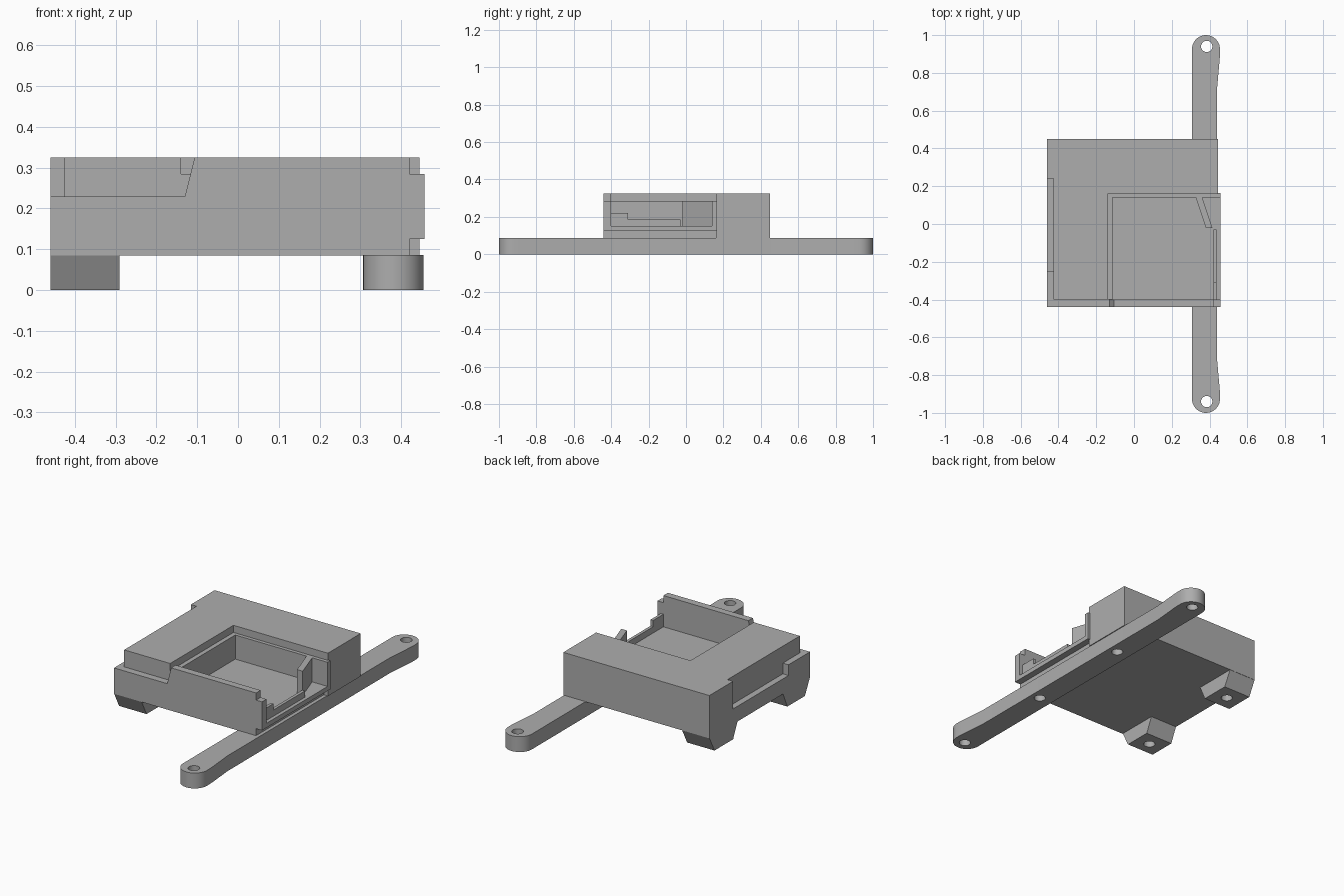
import bpy, bmesh, math

cube = bpy.data.objects.get("Cube")
if cube:
    bpy.data.objects.remove(cube, do_unlink=True)

grey = bpy.data.materials.new("plain_grey")
grey.use_nodes = True
colour = (0.42, 0.42, 0.42, 1)
grey.diffuse_color = colour
for node in grey.node_tree.nodes:
    if node.type == "BSDF_PRINCIPLED":
        node.inputs["Base Color"].default_value = colour


def finish(name, bm):
    bmesh.ops.recalc_face_normals(bm, faces=bm.faces)
    mesh = bpy.data.meshes.new(name)
    bm.to_mesh(mesh)
    bm.free()
    mesh.materials.append(grey)
    obj = bpy.data.objects.new(name, mesh)
    bpy.context.collection.objects.link(obj)
    return obj


def loft(name, low, high):
    """Solid between two matching closed outlines of 3D points."""
    bm = bmesh.new()
    a = [bm.verts.new(p) for p in low]
    b = [bm.verts.new(p) for p in high]
    bm.faces.new(a)
    bm.faces.new(b)
    for i in range(len(a)):
        j = (i + 1) % len(a)
        bm.faces.new((a[i], a[j], b[j], b[i]))
    return finish(name, bm)


def prism(name, outline, z0, z1):
    return loft(name, [(x, y, z0) for x, y in outline], [(x, y, z1) for x, y in outline])


def rect(x0, x1, y0, y1):
    return [(x0, y0), (x1, y0), (x1, y1), (x0, y1)]


def box(name, x0, x1, y0, y1, z0, z1):
    return prism(name, rect(x0, x1, y0, y1), z0, z1)


def arc(cx, cy, r, start, end, steps):
    angles = [math.radians(start + (end - start) * i / steps) for i in range(steps + 1)]
    return [(cx + r * math.cos(t), cy + r * math.sin(t)) for t in angles]


def hole(x, y, z1):
    return prism("hole_cutter", arc(x, y, 0.03, 0, 345, 23), -0.05, z1)


def cut(obj, cutters):
    for cutter in cutters:
        mod = obj.modifiers.new("cut", "BOOLEAN")
        mod.operation, mod.solver, mod.object = "DIFFERENCE", "EXACT", cutter
    bpy.context.view_layer.update()
    graph = bpy.context.evaluated_depsgraph_get()
    mesh = bpy.data.meshes.new_from_object(obj.evaluated_get(graph))
    obj.modifiers.clear()
    obj.data = mesh
    for cutter in cutters:
        bpy.data.objects.remove(cutter, do_unlink=True)


# Main housing with open pocket, lowered rims and side ledge
body = box("housing", -0.46, 0.445, -0.44, 0.45, 0.085, 0.325)
step = [(-0.6, 0.23), (-0.13, 0.23), (-0.1, 0.35), (-0.6, 0.35)]
cut(body, [
    box("pocket_top", -0.14, 0.6, -0.4, 0.16, 0.285, 0.5),
    box("pocket", -0.115, 0.6, -0.4, 0.14, 0.15, 0.5),
    box("side_trim", 0.42, 0.6, -0.6, 0.16, 0.05, 0.5),
    loft("front_step", [(x, -0.6, z) for x, z in step], [(x, -0.4, z) for x, z in step]),
    box("corner_step", -0.6, -0.425, -0.6, -0.24, 0.23, 0.5),
    box("side_ledge", -0.6, -0.425, -0.25, 0.24, 0.17, 0.5),
])

# U-shaped flange around the side opening
box("flange_front_post", 0.415, 0.457, -0.44, -0.4, 0.125, 0.285)
box("flange_back_post", 0.415, 0.457, 0.14, 0.165, 0.125, 0.285)
box("flange_sill", 0.415, 0.457, -0.4, 0.14, 0.125, 0.15)

# Stepped lip behind the flange
box("lip_high", 0.42, 0.437, -0.4, -0.31, 0.14, 0.22)
box("lip_low", 0.42, 0.437, -0.31, -0.03, 0.14, 0.185)

# Slanted fin inside the pocket
prism("pocket_fin", [(0.325, 0.145), (0.38, -0.02), (0.415, -0.02), (0.36, 0.145)], 0.145, 0.285)

# Long mounting arm with rounded, drilled ends
half = [(0.44, 0.72), (0.455, 0.89)] + arc(0.381, 0.926, 0.074, 0, 180, 20) + [(0.307, 0.7)]
arm = prism("mounting_arm", half + [(x, -y) for x, y in reversed(half)], 0, 0.086)
cut(arm, [hole(0.385, y, 0.2) for y in (-0.94, 0.94)] + [hole(0.385, y, 0.07) for y in (-0.32, 0.32)])
bpy.ops.object.select_all(action="DESELECT")
arm.select_set(True)
bpy.context.view_layer.objects.active = arm
bpy.ops.object.shade_smooth_by_angle(angle=math.radians(30))

# Tapered feet, one at each corner of the far side
for name, side, edge in (("front_foot", -1, 0.44), ("back_foot", 1, 0.45)):
    bottom = [(x, side * y, 0) for x, y in rect(-0.46, -0.29, 0.24, edge - 0.045)]
    top = [(x, side * y, 0.088) for x, y in rect(-0.46, -0.29, 0.2, edge)]
    foot = loft(name, bottom, top)
    cut(foot, [hole(-0.375, side * 0.32, 0.07)])
